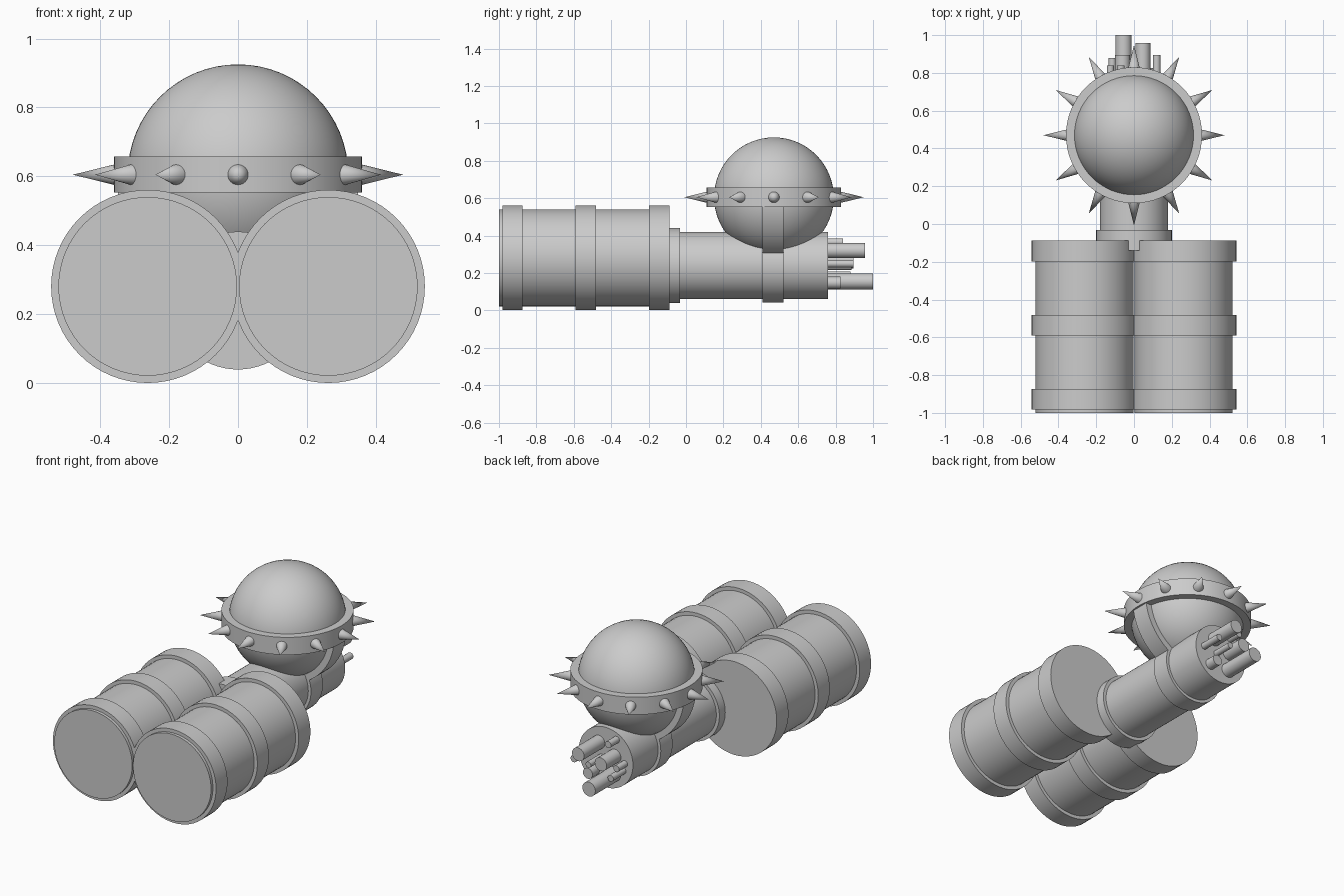
import bpy, bmesh, math
from mathutils import Matrix, Vector

if "Cube" in bpy.data.objects:
    bpy.data.objects.remove(bpy.data.objects["Cube"])

grey = bpy.data.materials.new("plain_grey")
grey.diffuse_color = (0.6, 0.6, 0.6, 1)
grey.use_nodes = True
grey.node_tree.nodes["Principled BSDF"].inputs["Base Color"].default_value = grey.diffuse_color


def finish(bm, name):
    bmesh.ops.recalc_face_normals(bm, faces=bm.faces[:])
    me = bpy.data.meshes.new(name)
    bm.to_mesh(me)
    bm.free()
    me.materials.append(grey)
    ob = bpy.data.objects.new(name, me)
    bpy.context.collection.objects.link(ob)
    bpy.ops.object.select_all(action='DESELECT')
    ob.select_set(True)
    bpy.context.view_layer.objects.active = ob
    bpy.ops.object.shade_smooth_by_angle(angle=math.radians(35))
    return ob


def lathe_y(name, profile, x, z, n=64):
    """Solid of revolution about a y-directed axis; profile = (y, radius)."""
    bm = bmesh.new()
    rings = []
    for y, r in profile:
        rings.append([bm.verts.new((x + r * math.cos(2 * math.pi * i / n), y,
                                    z + r * math.sin(2 * math.pi * i / n)))
                      for i in range(n)])
    for a, b in zip(rings, rings[1:]):
        for i in range(n):
            j = (i + 1) % n
            bm.faces.new((a[i], a[j], b[j], b[i]))
    bm.faces.new(rings[0])
    bm.faces.new(rings[-1])
    return finish(bm, name)


# Two banded drums side by side
R, B = 0.259, 0.28
drum = [(-1.0, R), (-0.982, R), (-0.982, B), (-0.874, B), (-0.874, R),
        (-0.59, R), (-0.59, B), (-0.481, B), (-0.481, R),
        (-0.198, R), (-0.198, B), (-0.087, B)]
for side, x in (("left", -0.262), ("right", 0.262)):
    lathe_y(side + "_drum", drum, x, 0.281)

# Central tube with rear collar and clamp band
lathe_y("central_tube", [(-0.14, 0.2), (-0.031, 0.2), (-0.031, 0.18), (0.41, 0.18),
                         (0.41, 0.198), (0.522, 0.198), (0.522, 0.18), (0.76, 0.18)],
        0, 0.24)

# Rods sticking out of the tube end: x, z, radius, end y
rods = [(-0.055, 0.155, 0.043, 1.0), (0.047, 0.32, 0.04, 0.957),
        (-0.06, 0.265, 0.04, 0.895), (0.12, 0.25, 0.02, 0.895),
        (0.075, 0.148, 0.032, 0.825), (-0.07, 0.365, 0.02, 0.84),
        (-0.125, 0.235, 0.019, 0.84), (-0.115, 0.19, 0.019, 0.88),
        (0.03, 0.235, 0.018, 0.885)]
for i, (x, z, r, end) in enumerate(rods):
    lathe_y("rod_%d" % (i + 1), [(0.74, r), (end, r)], x, z, 24)

# Ball
C = Vector((0, 0.47, 0.605))
bm = bmesh.new()
bmesh.ops.create_uvsphere(bm, u_segments=64, v_segments=32, radius=0.32,
                          matrix=Matrix.Translation(C))
finish(bm, "ball")

# Flat collar around the ball
bm = bmesh.new()
n = 64
section = [(0.31, -0.052), (0.36, -0.052), (0.36, 0.053), (0.31, 0.053)]
loops = [[bm.verts.new(C + Vector((r * math.cos(2 * math.pi * i / n),
                                   r * math.sin(2 * math.pi * i / n), h)))
          for r, h in section] for i in range(n)]
for i in range(n):
    a, b = loops[i], loops[(i + 1) % n]
    for k in range(4):
        bm.faces.new((a[k], a[(k + 1) % 4], b[(k + 1) % 4], b[k]))
finish(bm, "spiked_collar")

# Twelve spikes
for i in range(12):
    bm = bmesh.new()
    m = (Matrix.Translation(C) @ Matrix.Rotation(i * math.pi / 6, 4, 'Z')
         @ Matrix.Translation((0.414, 0, 0)) @ Matrix.Rotation(math.pi / 2, 4, 'Y'))
    bmesh.ops.create_cone(bm, cap_ends=True, segments=24, radius1=0.032, radius2=0.0,
                          depth=0.13, matrix=m)
    finish(bm, "spike_%d" % (i + 1))

# Cradle strap under the ball, joining collar and clamp band
bm = bmesh.new()
rows = []
for i in range(41):
    a = math.pi + math.pi * i / 40
    rows.append([bm.verts.new((r * math.cos(a), y, C.z + r * math.sin(a)))
                 for r, y in ((0.312, 0.41), (0.352, 0.41), (0.352, 0.522), (0.312, 0.522))])
for a, b in zip(rows, rows[1:]):
    for k in range(4):
        bm.faces.new((a[k], a[(k + 1) % 4], b[(k + 1) % 4], b[k]))
bm.faces.new(rows[0])
bm.faces.new(rows[-1])
finish(bm, "cradle_strap")
